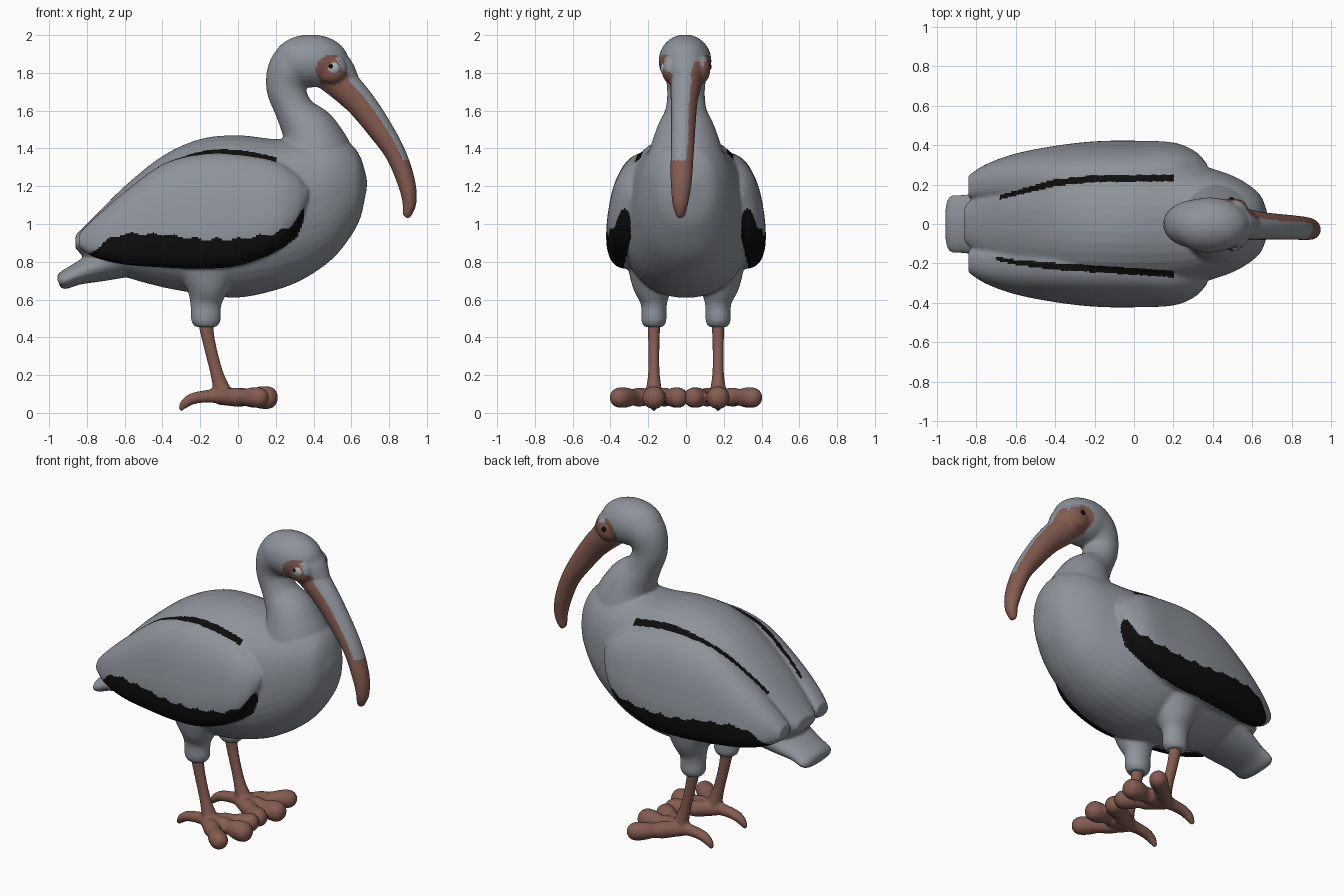
import bpy, bmesh, math
from mathutils import Vector, Matrix

old = bpy.data.objects.get("Cube")
if old:
    bpy.data.objects.remove(old)


def material(name, rgb):
    m = bpy.data.materials.new(name)
    m.use_nodes = True
    m.diffuse_color = (*rgb, 1)
    bsdf = m.node_tree.nodes["Principled BSDF"]
    bsdf.inputs["Base Color"].default_value = (*rgb, 1)
    bsdf.inputs["Roughness"].default_value = 0.7
    return m


GREY = material("plumage_grey", (0.27, 0.295, 0.33))
BLACK = material("feather_black", (0.004, 0.004, 0.004))
SKIN = material("skin_brown", (0.23, 0.105, 0.08))
PALE = material("eye_pale", (0.4, 0.44, 0.48))


def interp(table, x):
    """Piecewise linear lookup in a list of (x, value) pairs."""
    if x <= table[0][0]:
        return table[0][1]
    for (a, va), (b, vb) in zip(table, table[1:]):
        if x <= b:
            return va + (vb - va) * (x - a) / (b - a)
    return table[-1][1]


def resample(points, steps):
    """Catmull-Rom through sections of (x, y, z, half height, half width)."""
    p = [points[0]] + list(points) + [points[-1]]
    out = []
    for i in range(1, len(p) - 2):
        for k in range(steps):
            t = k / steps
            out.append([0.5 * (2 * b + (c - a) * t + (2 * a - 5 * b + 4 * c - d) * t * t
                               + (3 * b - a - 3 * c + d) * t ** 3)
                        for a, b, c, d in zip(*p[i - 1:i + 3])])
    return out + [list(points[-1])]


def loft(bm, sections, upright=False, shear=0.0, power=1.0, steps=6, sides=40):
    """Skin rings along a path; a power below one squares the rings."""
    secs = resample(sections, steps)
    rings = []
    for i, (x, y, z, h, w) in enumerate(secs):
        a, b = secs[max(i - 1, 0)], secs[min(i + 1, len(secs) - 1)]
        t = Vector((1, 0, 0)) if upright else (Vector(b[:3]) - Vector(a[:3])).normalized()
        side = Vector((0, 1, 0))
        side = (side - t * side.dot(t)).normalized()
        up = side.cross(t) * -1
        ring = []
        for k in range(sides):
            q = math.tau * (k + 0.5) / sides
            c, s = (math.copysign(abs(v) ** power, v) for v in (math.cos(q), math.sin(q)))
            off = up * c * max(h, 0.004) + side * s * max(w, 0.004)
            off.y -= shear * off.z
            ring.append(bm.verts.new(Vector((x, y, z)) + off))
        rings.append(ring)
    for r, s in zip(rings, rings[1:]):
        for k in range(sides):
            bm.faces.new((r[k], r[k - 1], s[k - 1], s[k]))
    bm.faces.new(rings[0])
    bm.faces.new(rings[-1])


def ball(bm, centre, radii):
    bmesh.ops.create_uvsphere(bm, u_segments=32, v_segments=20, radius=1,
                              matrix=Matrix.Translation(centre) @ Matrix.Diagonal((*radii, 1)))


def finish(name, bm, mats, rule=None, voxel=0, smooth=3):
    """Fuse the shells into one skin, then colour faces by rule."""
    bmesh.ops.recalc_face_normals(bm, faces=bm.faces)
    me = bpy.data.meshes.new(name)
    bm.to_mesh(me)
    bm.free()
    ob = bpy.data.objects.new(name, me)
    bpy.context.collection.objects.link(ob)
    if voxel:
        rm = ob.modifiers.new("fuse", "REMESH")
        rm.mode, rm.voxel_size = "VOXEL", voxel
        sm = ob.modifiers.new("soften", "SMOOTH")
        sm.factor, sm.iterations = 0.5, smooth
        dg = bpy.context.evaluated_depsgraph_get()
        me = bpy.data.meshes.new_from_object(ob.evaluated_get(dg))
        ob.modifiers.clear()
        ob.data = me
    me.materials.clear()
    for m in mats:
        me.materials.append(m)
    for f in me.polygons:
        f.use_smooth = True
        f.material_index = rule(f.center, f.normal) if rule else 0


def profile(rows):
    """Rows of (x, top, bottom, half width) to centred upright sections."""
    return [(x, 0, (t + b) / 2, (t - b) / 2, w) for x, t, b, w in rows]


# Body: trunk, neck, head, tail, beak, wings and thighs in one skin
body = bmesh.new()
loft(body, profile([(-0.86, 0.94, 0.87, 0.09), (-0.75, 1.05, 0.77, 0.19), (-0.6, 1.2, 0.72, 0.26),
                    (-0.4, 1.36, 0.665, 0.31), (-0.2, 1.45, 0.63, 0.345), (0, 1.47, 0.61, 0.35),
                    (0.2, 1.45, 0.65, 0.335), (0.35, 1.46, 0.71, 0.295), (0.5, 1.47, 0.815, 0.245),
                    (0.6, 1.42, 0.94, 0.185), (0.65, 1.35, 1.04, 0.13), (0.682, 1.24, 1.19, 0.035)]),
     upright=True, power=0.88)
loft(body, [(0.4, 0, 1.16, 0.17, 0.19), (0.41, 0, 1.33, 0.21, 0.205), (0.378, 0, 1.48, 0.157, 0.163),
            (0.3, 0, 1.6, 0.103, 0.11), (0.256, 0, 1.72, 0.106, 0.1), (0.287, 0, 1.82, 0.127, 0.12),
            (0.37, 0, 1.87, 0.13, 0.13), (0.45, 0, 1.86, 0.11, 0.11)])
ball(body, (0.385, -0.005, 1.863), (0.2, 0.14, 0.14))
loft(body, [(0.42, 0, 1.85, 0.12, 0.12), (0.51, 0, 1.81, 0.108, 0.105), (0.58, 0, 1.73, 0.075, 0.065)])
loft(body, [(0.46, 0, 1.81, 0.09, 0.09), (0.535, 0, 1.755, 0.09, 0.085), (0.645, -0.01, 1.645, 0.078, 0.071),
            (0.75, -0.015, 1.505, 0.067, 0.065), (0.835, -0.02, 1.37, 0.055, 0.061),
            (0.89, -0.025, 1.225, 0.048, 0.056), (0.908, -0.03, 1.12, 0.038, 0.044),
            (0.896, -0.03, 1.055, 0.026, 0.028), (0.888, -0.03, 1.034, 0.014, 0.015)])
loft(body, [(-0.5, 0, 0.88, 0.15, 0.23), (-0.72, 0, 0.785, 0.09, 0.18), (-0.85, 0, 0.735, 0.058, 0.15),
            (-0.925, 0, 0.7, 0.047, 0.145), (-0.95, 0, 0.69, 0.027, 0.11)])
WING = [(-0.84, 0.95, 0.87, 0.19, 0.055), (-0.75, 1.04, 0.82, 0.215, 0.085), (-0.6, 1.17, 0.785, 0.235, 0.115),
        (-0.4, 1.315, 0.77, 0.25, 0.135), (-0.2, 1.37, 0.763, 0.264, 0.142), (0, 1.37, 0.778, 0.267, 0.143),
        (0.2, 1.335, 0.855, 0.267, 0.137), (0.31, 1.27, 0.97, 0.263, 0.1), (0.37, 1.2, 1.12, 0.255, 0.05)]
for s in (-1, 1):
    loft(body, [(x, s * y, (t + b) / 2, (t - b) / 2, w) for x, t, b, y, w in WING],
         upright=True, shear=0.16 * s, power=0.82)
    ball(body, (0.495, s * 0.084, 1.82), (0.08, 0.045, 0.075))
    loft(body, [(-0.16, s * 0.175, 0.8, 0.2, 0.14), (-0.162, s * 0.175, 0.67, 0.12, 0.108),
                (-0.17, s * 0.17, 0.58, 0.083, 0.07), (-0.17, s * 0.17, 0.49, 0.078, 0.066),
                (-0.17, s * 0.17, 0.455, 0.055, 0.05)])

BAND_TOP = [(-0.79, 0.84), (-0.7, 0.925), (-0.6, 0.96), (-0.4, 0.955), (-0.2, 0.93), (0, 0.93),
            (0.2, 0.96), (0.28, 1.0), (0.35, 1.09)]
BAND_LOW = [(-0.79, 0.83), (-0.7, 0.8), (-0.5, 0.77), (-0.15, 0.75), (0, 0.755), (0.2, 0.81),
            (0.3, 0.9), (0.35, 1.02)]
BAND_SIDE = [(-0.8, 0.17), (-0.5, 0.27), (-0.2, 0.33)]
STRIPE_LEFT = [(-0.68, 0.135), (-0.55, 0.17), (-0.4, 0.21), (-0.2, 0.23), (0.2, 0.233)]
STRIPE_RIGHT = [(-0.7, 0.175), (-0.6, 0.195), (-0.4, 0.215), (0, 0.24), (0.2, 0.255)]
RIDGE = Vector((0.71, -0.34, 0.62))


def plumage(c, n):
    y = abs(c.y)
    # Beak with a feathered ridge
    if c.x > 0.72 or (c.x > 0.53 and c.x + c.z > 2.11 and c.z < 1.86):
        return 0 if c.z > 1.34 and n.dot(RIDGE) > 0.68 else 2
    # Eye patch and cheek
    if c.x > 0.4 and c.z > 1.6:
        eye_patch = math.hypot(c.x - 0.495, c.z - 1.815) < 0.083 and n.z < 0.45 and y > 0.06
        cheek = c.x > 0.44 and c.x + c.z > 2.18 and c.z < 1.8 - 0.5 * (c.x - 0.5)
        return 2 if eye_patch or cheek else 0
    # Dark lower wing feathers
    ripple = 0.016 * abs(math.sin(c.x * 28))
    if -0.79 < c.x < 0.35 and y > min(interp(BAND_SIDE, c.x), 0.25 + 0.24 * (1.1 - c.z)):
        if interp(BAND_LOW, c.x) < c.z < interp(BAND_TOP, c.x) - ripple:
            return 1
    # Thin stripe along the top of each wing
    stripe = STRIPE_LEFT if c.y > 0 else STRIPE_RIGHT
    if stripe[0][0] < c.x < 0.205 and n.z > 0 and c.z > 1:
        if abs(y - interp(stripe, c.x)) < interp([(-0.7, 0.01), (-0.45, 0.017)], c.x):
            return 1
    return 0


finish("body", body, [GREY, BLACK, SKIN], plumage, voxel=0.009, smooth=6)

# Eyes: pale ring on the right, dark pupils on both sides
ring = bmesh.new()
ball(ring, (0.505, -0.113, 1.825), (0.037, 0.022, 0.034))
finish("right_eye", ring, [PALE])

for s, label in ((1, "left"), (-1, "right")):
    pupil = bmesh.new()
    ball(pupil, (0.495, s * 0.124, 1.832), (0.016, 0.012, 0.016))
    finish(label + "_pupil", pupil, [BLACK])

    # Legs: shank, three spread front toes and a clawed back toe
    leg = bmesh.new()
    y = s * 0.17
    loft(leg, [(-0.175, y, 0.5, 0.042, 0.036), (-0.155, y, 0.38, 0.034, 0.03), (-0.115, y, 0.22, 0.034, 0.03),
               (-0.085, y, 0.12, 0.045, 0.042), (-0.075, y, 0.07, 0.04, 0.045)])
    for tx, ty, r in ((0.21, 0.17, 0.059), (0.16, 0.015, 0.053), (0.15, 0.385, 0.053)):
        base, tip = Vector((-0.1, y, 0.085)), Vector((tx, s * ty, 0.08))
        rows = ((0, 0.042), (0.2, 0.046), (0.38, 0.05), (0.52, 0.044), (0.7, r), (0.86, r), (0.95, r * 0.75),
                (1, r * 0.3))
        loft(leg, [(*base.lerp(tip, t), q, q) for t, q in rows])
    loft(leg, [(-0.06, y, 0.09, 0.045, 0.045), (-0.16, y, 0.088, 0.034, 0.034), (-0.24, y, 0.075, 0.03, 0.032),
               (-0.285, y, 0.045, 0.024, 0.024), (-0.305, y, 0.012, 0.01, 0.01)])
    finish(label + "_leg", leg, [SKIN], voxel=0.01, smooth=2)
